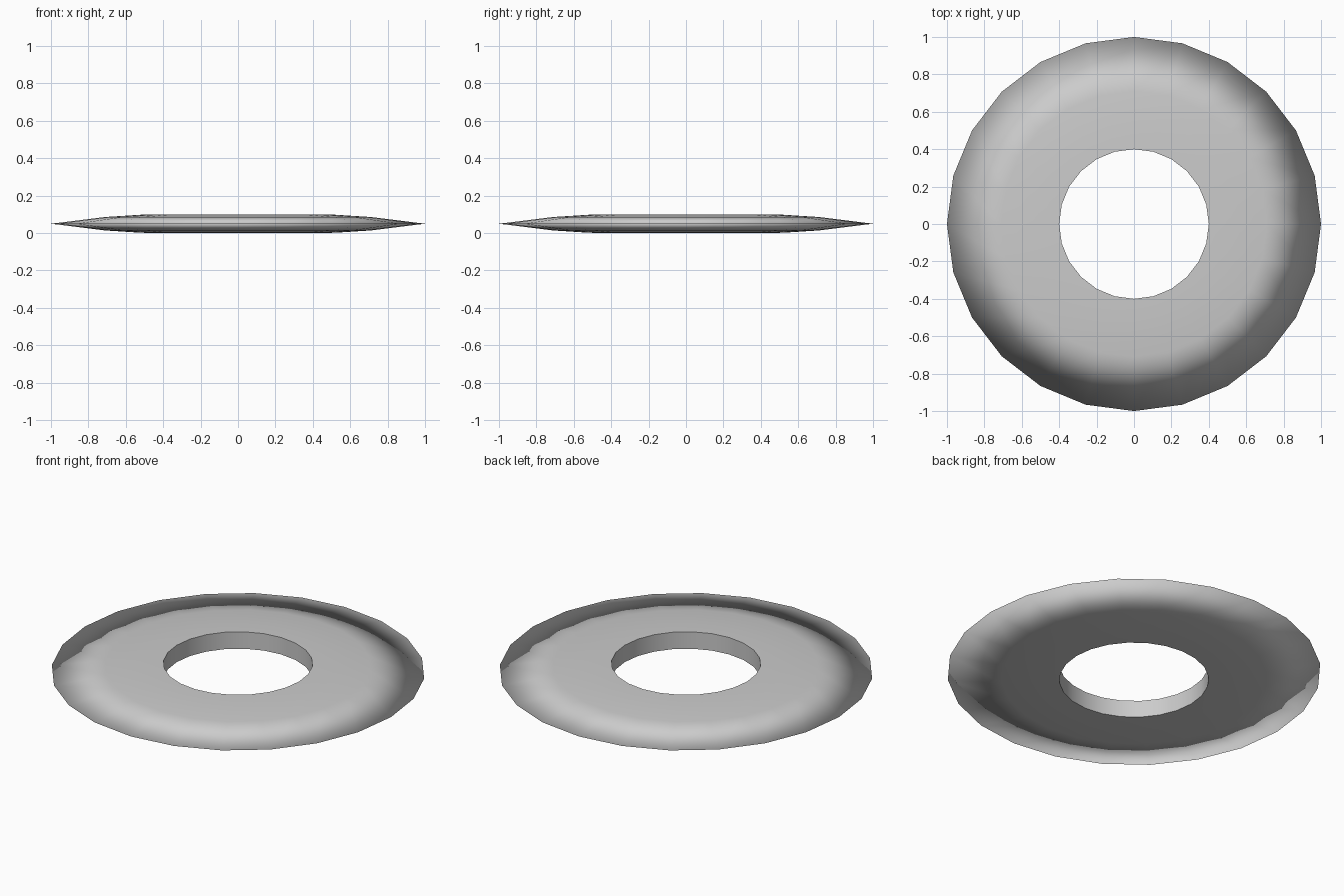
import bpy, bmesh
from math import cos, sin, pi

if "Cube" in bpy.data.objects:
    bpy.data.objects.remove(bpy.data.objects["Cube"])

SIDES = 24
# cross-section (radius, height), lens-shaped with a knife-edge rim
PROFILE = [(0.4, 0.0), (0.52, 0.002), (0.71, 0.014), (1.0, 0.05),
           (0.71, 0.086), (0.52, 0.098), (0.4, 0.1)]

bm = bmesh.new()
rings = [[bm.verts.new((r * cos(2 * pi * i / SIDES), r * sin(2 * pi * i / SIDES), z))
          for i in range(SIDES)] for r, z in PROFILE]

# sweep the closed section round the axis
for k, a in enumerate(rings):
    b = rings[(k + 1) % len(rings)]
    for i in range(SIDES):
        j = (i + 1) % SIDES
        bm.faces.new((a[i], a[j], b[j], b[i])).smooth = True
bmesh.ops.recalc_face_normals(bm, faces=bm.faces)

# crisp edges round the hole, soft shading over the rim
hole = set(rings[0]), set(rings[-1])
for e in bm.edges:
    if any(set(e.verts) <= ring for ring in hole):
        e.smooth = False

mesh = bpy.data.meshes.new("throwing_ring")
bm.to_mesh(mesh)
bm.free()
bpy.context.collection.objects.link(bpy.data.objects.new("throwing_ring", mesh))
